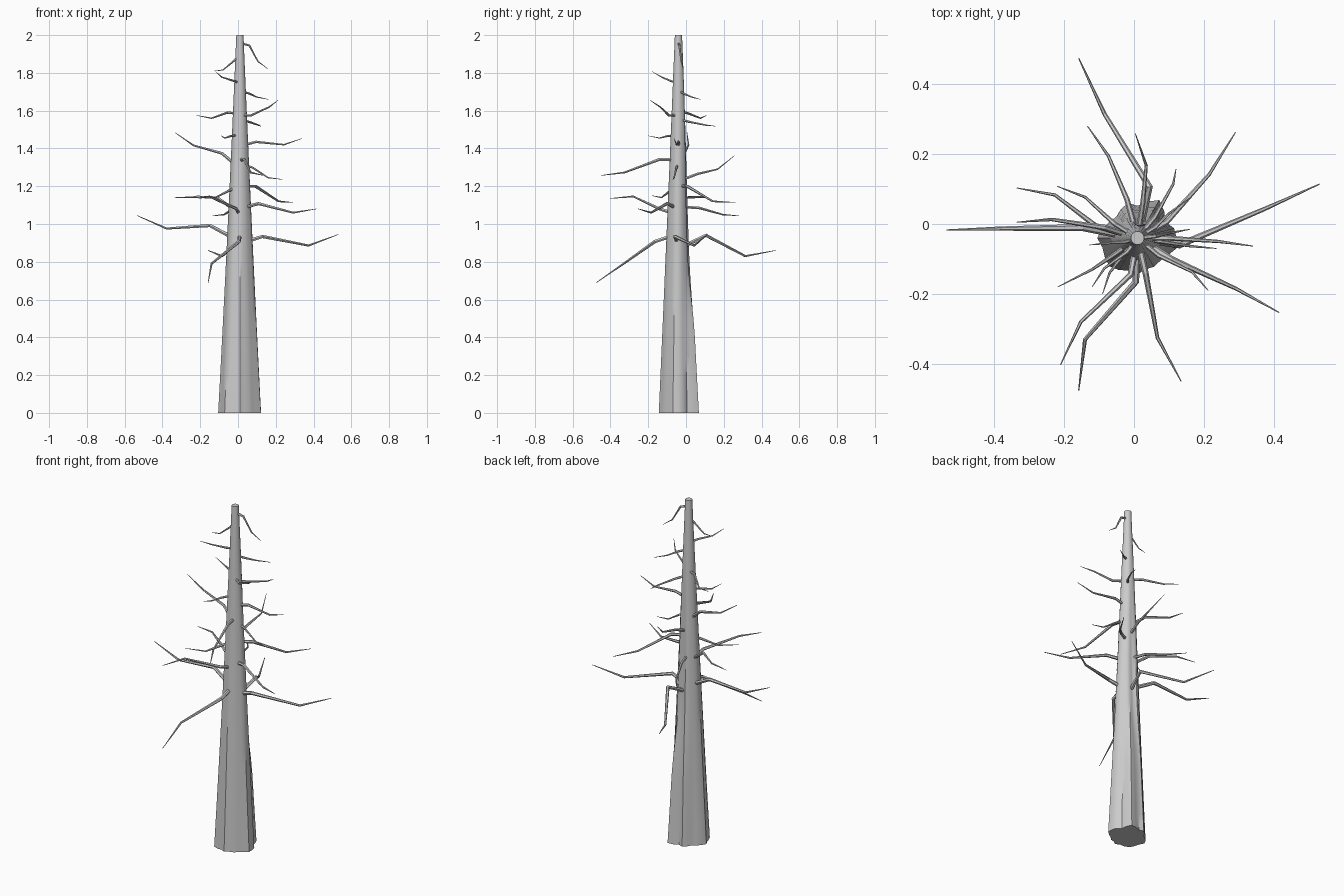
import bpy, bmesh
from math import sin, cos, radians, exp
from mathutils import Vector

CX, CY = 0.01, -0.04

# lobed base outline: radius (cm) every 15 degrees around the trunk axis
LOBES = [11.2, 10.8, 9.2, 10.8, 12.5, 10.8, 9.2, 10.4, 9.5, 8.6, 9.2, 10.5,
         11.5, 10.4, 10.8, 11.4, 10.6, 9.6, 10.4, 9.2, 9.5, 9.2, 10, 11.5]


def smooth(a, b, v):
    t = min(max((v - a) / (b - a), 0), 1)
    return t * t * (3 - 2 * t)


def mean_radius(z):
    return 0.10 + (0.019 - 0.10) * z / 2


# trunk: lobed rings tapering to a round, cut-off top
bm = bmesh.new()
rings = []
for i in range(21):
    z = i / 10
    ring = []
    for k, lobe in enumerate(LOBES):
        r = mean_radius(z) * (1 + (lobe / 10 - 1) * (1 - z / 2))
        back = exp(-((k - 5) / 2.2) ** 2)
        r *= 1 - 0.3 * back * smooth(0.4, 0.85, z) * (1 - smooth(1.0, 1.8, z))
        a = radians(15 * k)
        ring.append(bm.verts.new((CX + r * cos(a), CY + r * sin(a), z)))
    rings.append(ring)
for lo, hi in zip(rings, rings[1:]):
    for k in range(24):
        n = (k + 1) % 24
        bm.faces.new((lo[k], lo[n], hi[n], hi[k]))
bm.faces.new(rings[0][::-1])
bm.faces.new(rings[-1])
mesh = bpy.data.meshes.new("trunk")
bm.to_mesh(mesh)
bm.free()
trunk = bpy.data.objects.new("trunk", mesh)
bpy.context.collection.objects.link(trunk)
bpy.context.view_layer.objects.active = trunk
trunk.select_set(True)
bpy.ops.object.shade_smooth_by_angle(angle=radians(40))


# bare branch: root inside the trunk, then shoulder, elbow and thin tip
def branch(i, root_z, *pts):
    pts = [Vector(p) for p in pts]
    axis = Vector((CX, CY, root_z))
    out = (pts[0] - axis) * Vector((1, 1, 0))
    pts.insert(0, axis + out.normalized() * mean_radius(root_z) * 0.7)
    length = (pts[-1] - pts[0]).length
    thick = 0.004 + 0.014 * length
    cu = bpy.data.curves.new(f"branch_{i}", 'CURVE')
    cu.dimensions = '3D'
    cu.bevel_depth = thick
    cu.bevel_resolution = 1
    cu.use_fill_caps = True
    sp = cu.splines.new('POLY')
    sp.use_smooth = False
    sp.points.add(3)
    for p, co, r in zip(sp.points, pts, (1, 0.9, 0.55, 0.15)):
        p.co = (*co, 1)
        p.radius = r
    bpy.context.collection.objects.link(bpy.data.objects.new(cu.name, cu))


def low():
    yield .89, (.044, .106, .94), (-.084, .314, .83), (-.158, .474, .86)
    yield .91, (.13, -.06, .934), (.373, .043, .886), (.53, .114, .944)
    yield .934, (.005, -.165, .907), (-.14, -.33, .79), (-.158, -.475, .69)
    yield .93, (-.148, -.01, .992), (-.378, -.013, .976), (-.535, -.017, 1.045)
    yield 1.09, (.107, -.1, 1.108), (.292, -.185, 1.06), (.415, -.253, 1.08)
    yield 1.2, (.093, .006, 1.2), (.215, .142, 1.12), (.29, .262, 1.114)
    yield 1.06, (-.01, -.145, 1.082), (-.152, -.28, 1.146), (-.21, -.402, 1.135)
    yield 1.09, (-.02, .07, 1.085), (-.073, .194, 1.05), (-.133, .28, 1.043)
    yield 1.08, (-.11, -.005, 1.14), (-.226, .083, 1.143), (-.335, .103, 1.14)
    yield 1.19, (-.06, -.09, 1.17), (-.12, -.13, 1.14), (-.218, -.18, 1.15)


def high():
    yield 1.34, (.033, -.14, 1.342), (.067, -.325, 1.273), (.135, -.45, 1.257)
    yield 1.32, (-.085, -.01, 1.374), (-.235, .013, 1.416), (-.335, .005, 1.485)
    yield 1.24, (.025, .06, 1.265), (.035, .167, 1.29), (.004, .258, 1.363)
    yield 1.31, (.075, -.05, 1.3), (.16, -.063, 1.245), (.236, -.07, 1.236)
    yield 1.42, (.095, -.04, 1.435), (.243, -.05, 1.42), (.34, -.063, 1.453)
    yield 1.47, (-.04, -.1, 1.465), (-.07, -.14, 1.455), (-.09, -.2, 1.467)
    yield 1.55, (.06, .02, 1.54), (.112, .114, 1.522), (.12, .157, 1.518)
    yield 1.585, (-.055, 0, 1.59), (-.14, .077, 1.56), (-.22, .108, 1.575)
    yield 1.575, (.07, -.09, 1.575), (.166, -.137, 1.62), (.212, -.19, 1.655)
    yield 1.70, (.06, -.01, 1.69), (.1, .03, 1.672), (.16, .075, 1.66)
    yield 1.75, (-.02, -.08, 1.757), (-.085, -.127, 1.777), (-.12, -.18, 1.807)
    yield 1.88, (-.02, -.05, 1.865), (-.08, -.055, 1.815), (-.127, -.06, 1.81)
    yield 1.955, (.06, -.035, 1.945), (.106, -.025, 1.86), (.16, -.015, 1.82)


for i, b in enumerate([*low(), *high()]):
    branch(i, *b)
